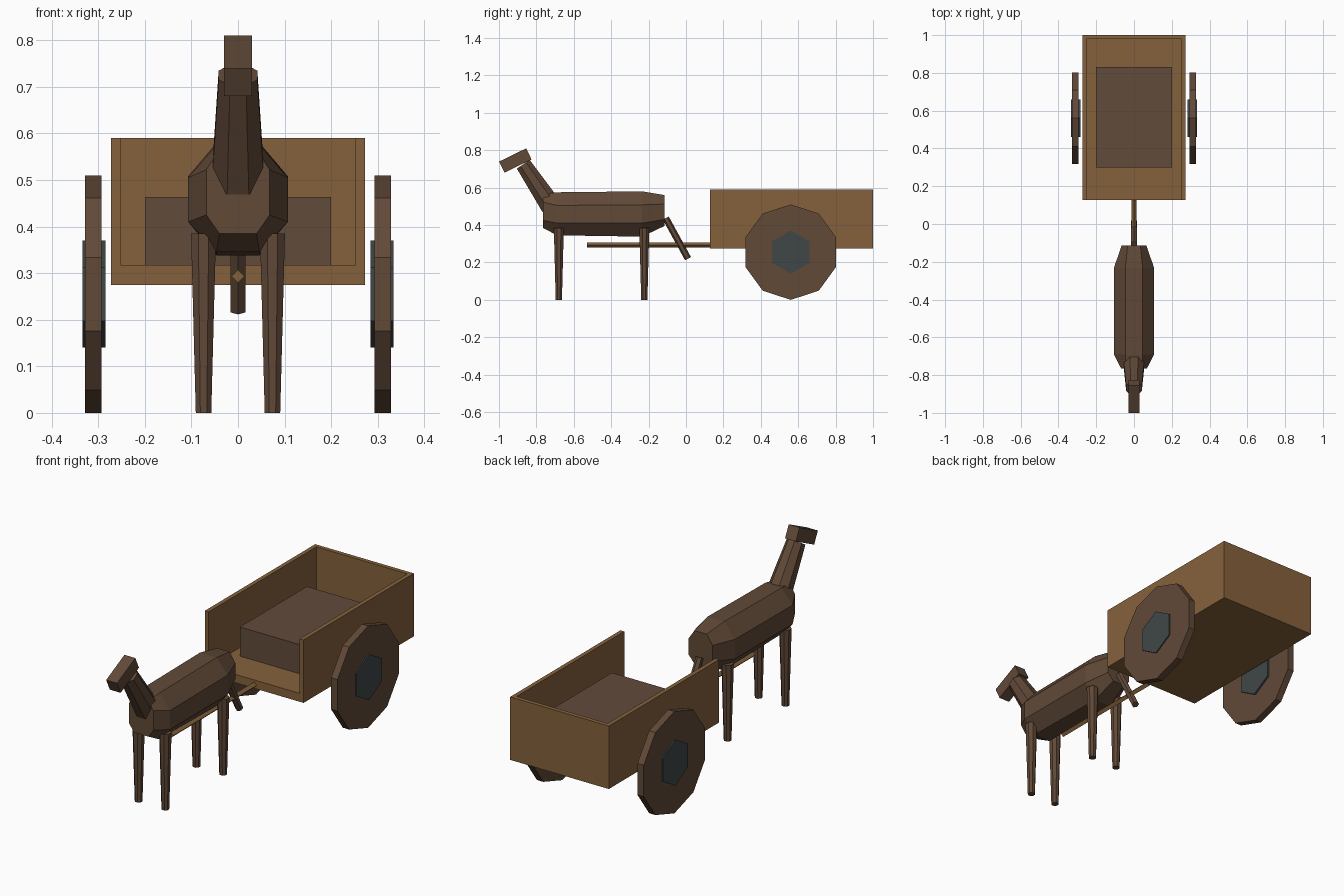
import bpy, bmesh, math
from mathutils import Vector, Matrix

cube = bpy.data.objects.get("Cube")
if cube:
    bpy.data.objects.remove(cube, do_unlink=True)


def material(name, rgb):
    m = bpy.data.materials.new(name)
    m.use_nodes = True
    m.diffuse_color = (*rgb, 1)
    m.node_tree.nodes["Principled BSDF"].inputs["Base Color"].default_value = (*rgb, 1)
    return m


TAN = material("tan wood", (0.235, 0.121, 0.045))
BROWN = material("dark brown", (0.119, 0.067, 0.039))
CRATE = material("crate brown", (0.119, 0.070, 0.042))
SLATE = material("slate grey", (0.051, 0.062, 0.062))


def finish(name, bm, mat):
    bmesh.ops.recalc_face_normals(bm, faces=bm.faces)
    mesh = bpy.data.meshes.new(name)
    bm.to_mesh(mesh)
    bm.free()
    mesh.materials.append(mat)
    ob = bpy.data.objects.new(name, mesh)
    bpy.context.collection.objects.link(ob)
    return ob


def box(name, lo, hi, mat, tilt=0):
    lo, hi = Vector(lo), Vector(hi)
    bm = bmesh.new()
    bmesh.ops.create_cube(bm, size=1)
    bmesh.ops.scale(bm, vec=hi - lo, verts=bm.verts)
    bmesh.ops.rotate(bm, matrix=Matrix.Rotation(tilt, 3, 'X'), verts=bm.verts)
    bmesh.ops.translate(bm, vec=(lo + hi) / 2, verts=bm.verts)
    return finish(name, bm, mat)


def rod(name, start, end, r1, r2, sides, mat, turn=0):
    """Tapered prism between two points."""
    start, end = Vector(start), Vector(end)
    axis = end - start
    bm = bmesh.new()
    bmesh.ops.create_cone(bm, cap_ends=True, segments=sides,
                          radius1=r1, radius2=r2, depth=axis.length)
    rot = Vector((0, 0, 1)).rotation_difference(axis).to_matrix()
    bmesh.ops.rotate(bm, matrix=rot @ Matrix.Rotation(turn, 3, 'Z'), verts=bm.verts)
    bmesh.ops.translate(bm, vec=(start + end) / 2, verts=bm.verts)
    return finish(name, bm, mat)


# Cart bed, open at the front
W, Y0, Y1, Z0, Z1, T = 0.273, 0.128, 1.0, 0.275, 0.59, 0.021
box("cart_floor", (-W, Y0, Z0), (W, Y1, 0.317), TAN)
box("cart_back_wall", (-W + T, Y1 - T, 0.317), (W - T, Y1, Z1), TAN)
for side, s in (("left", 1), ("right", -1)):
    xs = sorted((s * W, s * (W - T)))
    box(side + "_cart_wall", (xs[0], Y0, 0.317), (xs[1], Y1, Z1), TAN)
box("crate", (-0.2, 0.3, 0.317), (0.2, 0.83, 0.463), CRATE)
rod("draw_pole", (0, -0.53, 0.293), (0, Y0 + 0.01, 0.293), 0.014, 0.014, 4, TAN)

# Wheels, hubs and legs on both sides
for side, s in (("left", 1), ("right", -1)):
    for part, a, b, r, n, mat in (("wheel", 0.293, 0.328, 0.255, 10, BROWN),
                                  ("hub", 0.284, 0.334, 0.115, 6, SLATE)):
        rod(f"{side}_{part}", (s * a, 0.56, 0.255), (s * b, 0.56, 0.255),
            r, r, n, mat, math.pi / 2 if n == 6 else 0).name = f"{side}_{part}"
    for end, y in (("front", -0.68), ("rear", -0.223)):
        rod(f"{end}_{side}_leg", (s * 0.074, y, 0), (s * 0.074, y, 0.385),
            0.018, 0.029, 8, BROWN, math.pi / 8)

# Wheel vertices point straight up and down
for side in ("left", "right"):
    for part, n in (("wheel", 10), ("hub", 6)):
        mesh = bpy.data.objects[f"{side}_{part}"].data
        top = max(mesh.vertices, key=lambda v: v.co.z).co
        angle = math.atan2(top.y - 0.56, top.z - 0.255)
        pivot = Matrix.Translation((0, 0.56, 0.255))
        mesh.transform(pivot @ Matrix.Rotation(angle, 4, 'X') @ pivot.inverted())

# Body: octagonal rings (y, wide x, narrow x, z from bottom to top)
rings = [(-0.765, 0.068, 0.04, 0.385, 0.425, 0.522, 0.565),
         (-0.69, 0.107, 0.046, 0.345, 0.41, 0.505, 0.575),
         (-0.235, 0.107, 0.046, 0.338, 0.41, 0.508, 0.58),
         (-0.115, 0.066, 0.034, 0.395, 0.43, 0.512, 0.56)]
bm = bmesh.new()
loops = []
for y, wide, thin, za, zb, zc, zd in rings:
    right = [(thin, za), (wide, zb), (wide, zc), (thin, zd)]
    outline = right + [(-x, z) for x, z in reversed(right)]
    loops.append([bm.verts.new((x, y, z)) for x, z in outline])
for a, b in zip(loops, loops[1:]):
    for i in range(8):
        j = (i + 1) % 8
        bm.faces.new((a[i], a[j], b[j], b[i]))
bm.faces.new(loops[0])
bm.faces.new(loops[-1])
finish("body", bm, BROWN)

# Neck, head and tail
rod("neck", (0, -0.72, 0.5), (0, -0.87, 0.725), 0.061, 0.045, 8, BROWN, math.pi / 8)
box("head", (-0.03, -0.993, 0.712), (0.03, -0.832, 0.778), BROWN, math.radians(26))
rod("tail", (0, -0.108, 0.437), (0, 0.011, 0.22), 0.018, 0.018, 6, BROWN)
